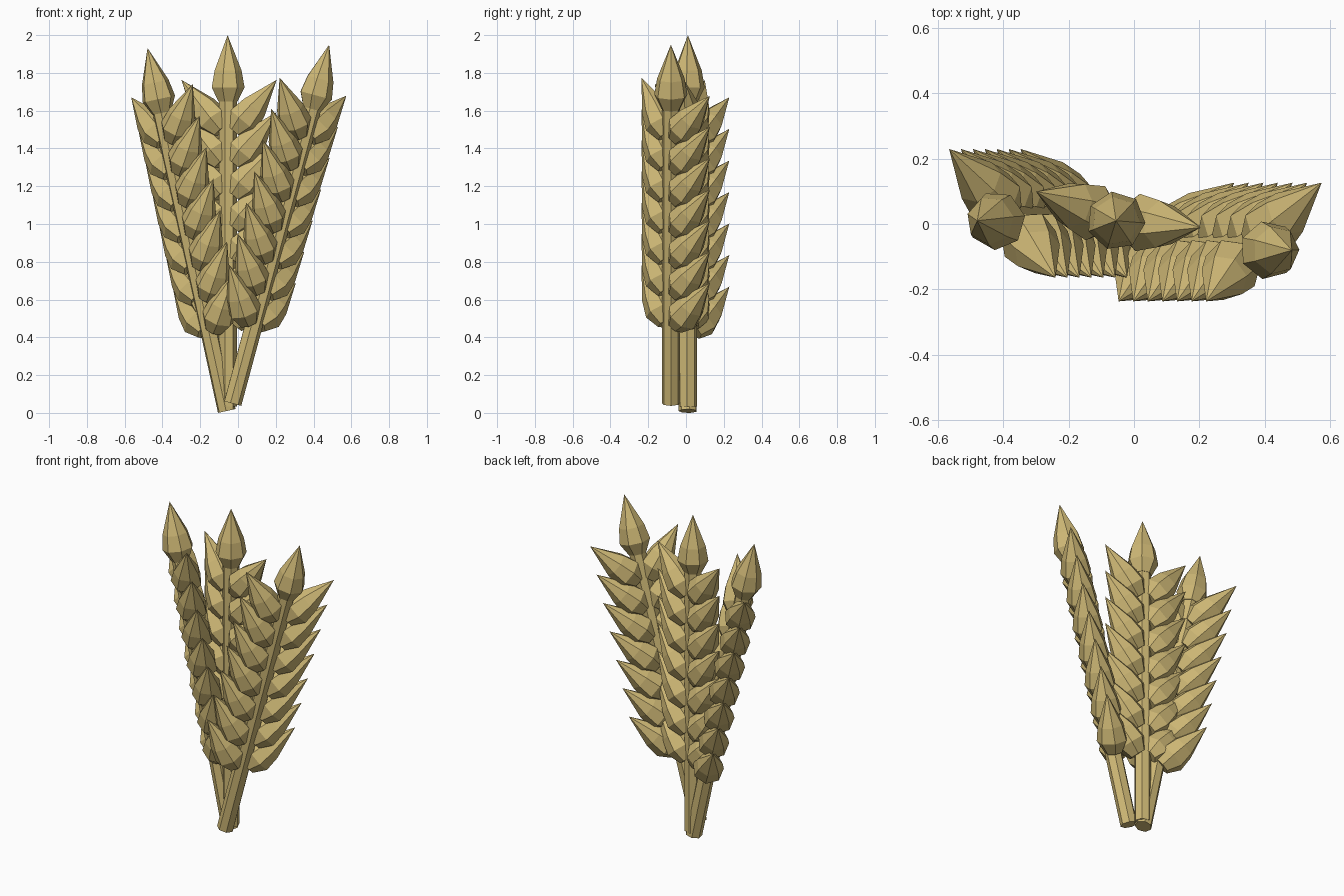
import bpy, bmesh, math
from mathutils import Matrix, Vector

if "Cube" in bpy.data.objects:
    bpy.data.objects.remove(bpy.data.objects["Cube"])

straw = bpy.data.materials.new("straw gold")
straw.diffuse_color = (0.62, 0.48, 0.18, 1)
straw.use_nodes = True
straw.node_tree.nodes["Principled BSDF"].inputs["Base Color"].default_value = straw.diffuse_color

SIDES = 7
TIERS = 7
STEP = 0.171          # spacing of grain pairs along the stalk
TILT = math.radians(40)
GRAIN = [(0.0, 0.052), (0.075, 0.09), (0.165, 0.074)]   # (height, radius)
GRAIN_LEN = 0.352


def lathe(bm, rings, tip, matrix):
    """Faceted body from stacked rings, closed by a flat base and a tip point (or a flat cap)."""
    loops = []
    for h, r in rings:
        loops.append([bm.verts.new(matrix @ Vector((
            r * math.cos(2 * math.pi * i / SIDES),
            r * math.sin(2 * math.pi * i / SIDES), h))) for i in range(SIDES)])
    bm.faces.new(loops[0][::-1])
    for a, b in zip(loops, loops[1:]):
        for i in range(SIDES):
            j = (i + 1) % SIDES
            bm.faces.new((a[i], a[j], b[j], b[i]))
    if tip is None:
        bm.faces.new(loops[-1])
    else:
        t = bm.verts.new(matrix @ Vector((0, 0, tip)))
        for i in range(SIDES):
            bm.faces.new((loops[-1][i], loops[-1][(i + 1) % SIDES], t))


def finish(bm, name, matrix):
    bmesh.ops.recalc_face_normals(bm, faces=bm.faces)
    me = bpy.data.meshes.new(name)
    bm.to_mesh(me)
    bm.free()
    me.materials.append(straw)
    ob = bpy.data.objects.new(name, me)
    ob.matrix_world = matrix
    bpy.context.collection.objects.link(ob)


def stalk(side, base, lean, turn):
    place = (Matrix.Translation(base) @ Matrix.Rotation(math.radians(lean), 4, 'Y')
             @ Matrix.Rotation(math.radians(turn), 4, 'Z'))
    # stem
    bm = bmesh.new()
    lathe(bm, [(0, 0.049), (1.64, 0.049)], None, Matrix())
    finish(bm, "stem_" + side, place)
    # two rows of grains, nearly opposite each other
    bm = bmesh.new()
    for row in (0, 164.5):
        spin = Matrix.Rotation(math.radians(row), 4, 'Z')
        for k in range(TIERS):
            tip_z = 1.73 - k * STEP
            foot = Vector((0.26 - GRAIN_LEN * math.sin(TILT), 0,
                           tip_z - GRAIN_LEN * math.cos(TILT)))
            lathe(bm, GRAIN, GRAIN_LEN,
                  spin @ Matrix.Translation(foot) @ Matrix.Rotation(TILT, 4, 'Y'))
    # end grain
    lathe(bm, GRAIN, GRAIN_LEN, Matrix.Translation((0, 0, 1.967 - GRAIN_LEN)))
    finish(bm, "grains_" + side, place)


stalk("left", (-0.06, 0.01, 0.01), -12.3, -42)
stalk("middle", (-0.055, 0.01, 0.033), 0, -4.5)
stalk("right", (-0.03, -0.08, 0.05), 15.1, 52.5)
